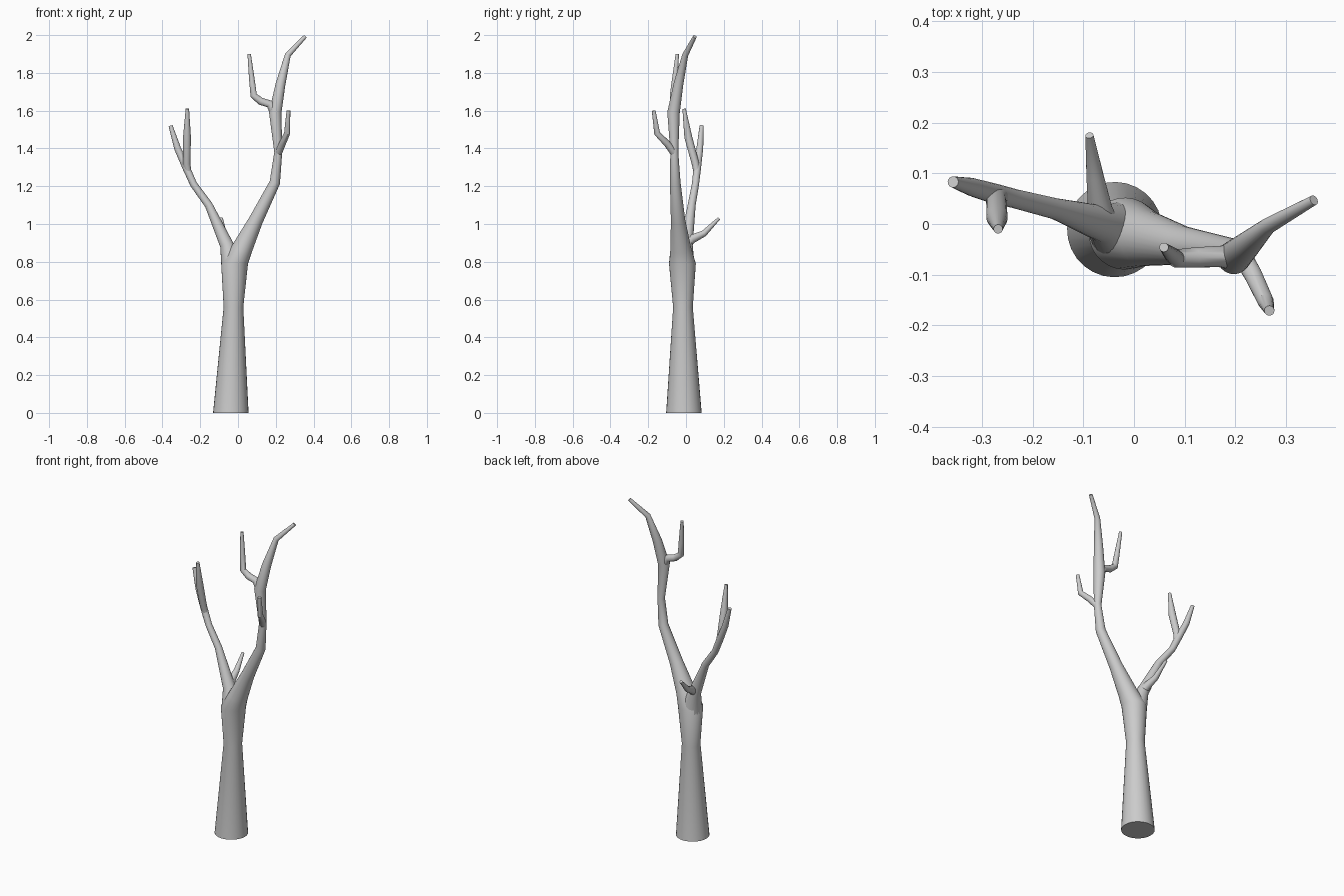
import bpy, bmesh, math
from mathutils import Vector


def limb(name, pts, sides=20, level_base=False):
    """Tapered tube through (x, y, z, radius) points with flat capped ends."""
    bm = bmesh.new()
    pos = [Vector(p[:3]) for p in pts]
    n = len(pos)
    rings = []
    ref = Vector((1, 0.2, 0))
    for i in range(n):
        before = (pos[i] - pos[i - 1]).normalized() if i > 0 else Vector()
        after = (pos[i + 1] - pos[i]).normalized() if i < n - 1 else Vector()
        t = (before + after).normalized()
        if level_base and i < 3:
            t = Vector((0, 0, 1))
        u = (ref - t * ref.dot(t)).normalized()
        v = t.cross(u)
        ref = u
        r = pts[i][3]
        rings.append([bm.verts.new(pos[i] + (u * math.cos(a) + v * math.sin(a)) * r)
                      for a in (2 * math.pi * k / sides for k in range(sides))])
    for lo, hi in zip(rings, rings[1:]):
        for k in range(sides):
            j = (k + 1) % sides
            bm.faces.new((lo[k], lo[j], hi[j], hi[k]))
    bm.faces.new(rings[0][::-1])
    bm.faces.new(rings[-1])
    me = bpy.data.meshes.new(name)
    bm.to_mesh(me)
    bm.free()
    ob = bpy.data.objects.new(name, me)
    bpy.context.collection.objects.link(ob)
    bpy.context.view_layer.objects.active = ob
    ob.select_set(True)
    bpy.ops.object.shade_smooth_by_angle(angle=math.radians(35))
    ob.select_set(False)
    return ob


# Trunk running on into the tall right-hand leader
limb("trunk", [(-0.038, -0.011, 0, 0.094), (-0.024, -0.016, 0.56, 0.052),
               (-0.018, -0.019, 0.79, 0.071), (0.022, -0.028, 0.87, 0.055),
               (0.095, -0.042, 1.02, 0.038), (0.195, -0.057, 1.22, 0.028),
               (0.213, -0.062, 1.38, 0.021), (0.197, -0.066, 1.59, 0.033),
               (0.225, -0.04, 1.74, 0.026), (0.264, -0.004, 1.895, 0.016),
               (0.355, 0.047, 1.992, 0.01)], sides=28, level_base=True)

# Left branch forking off the trunk
limb("left_branch", [(-0.028, -0.015, 0.78, 0.062), (-0.06, 0.0, 0.89, 0.036),
                     (-0.155, 0.03, 1.1, 0.021), (-0.235, 0.05, 1.21, 0.019),
                     (-0.275, 0.06, 1.3, 0.02), (-0.32, 0.073, 1.4, 0.018),
                     (-0.357, 0.083, 1.52, 0.011)])
limb("left_upright_twig", [(-0.262, 0.057, 1.27, 0.016), (-0.272, 0.05, 1.32, 0.02),
                           (-0.27, 0.012, 1.46, 0.021), (-0.268, -0.01, 1.61, 0.009)])

# Short twig at the back of the fork
limb("back_twig", [(-0.055, -0.01, 0.88, 0.03), (-0.067, 0.03, 0.92, 0.024),
                   (-0.077, 0.095, 0.95, 0.017), (-0.088, 0.175, 1.03, 0.008)])

# Twigs on the right-hand leader
limb("front_twig", [(0.212, -0.06, 1.37, 0.019), (0.235, -0.1, 1.425, 0.018),
                    (0.26, -0.153, 1.48, 0.016), (0.267, -0.171, 1.6, 0.01)])
limb("upper_twig", [(0.203, -0.066, 1.57, 0.026), (0.168, -0.064, 1.635, 0.021),
                    (0.12, -0.066, 1.65, 0.02), (0.083, -0.068, 1.68, 0.018),
                    (0.074, -0.06, 1.76, 0.015), (0.059, -0.046, 1.9, 0.009)])
